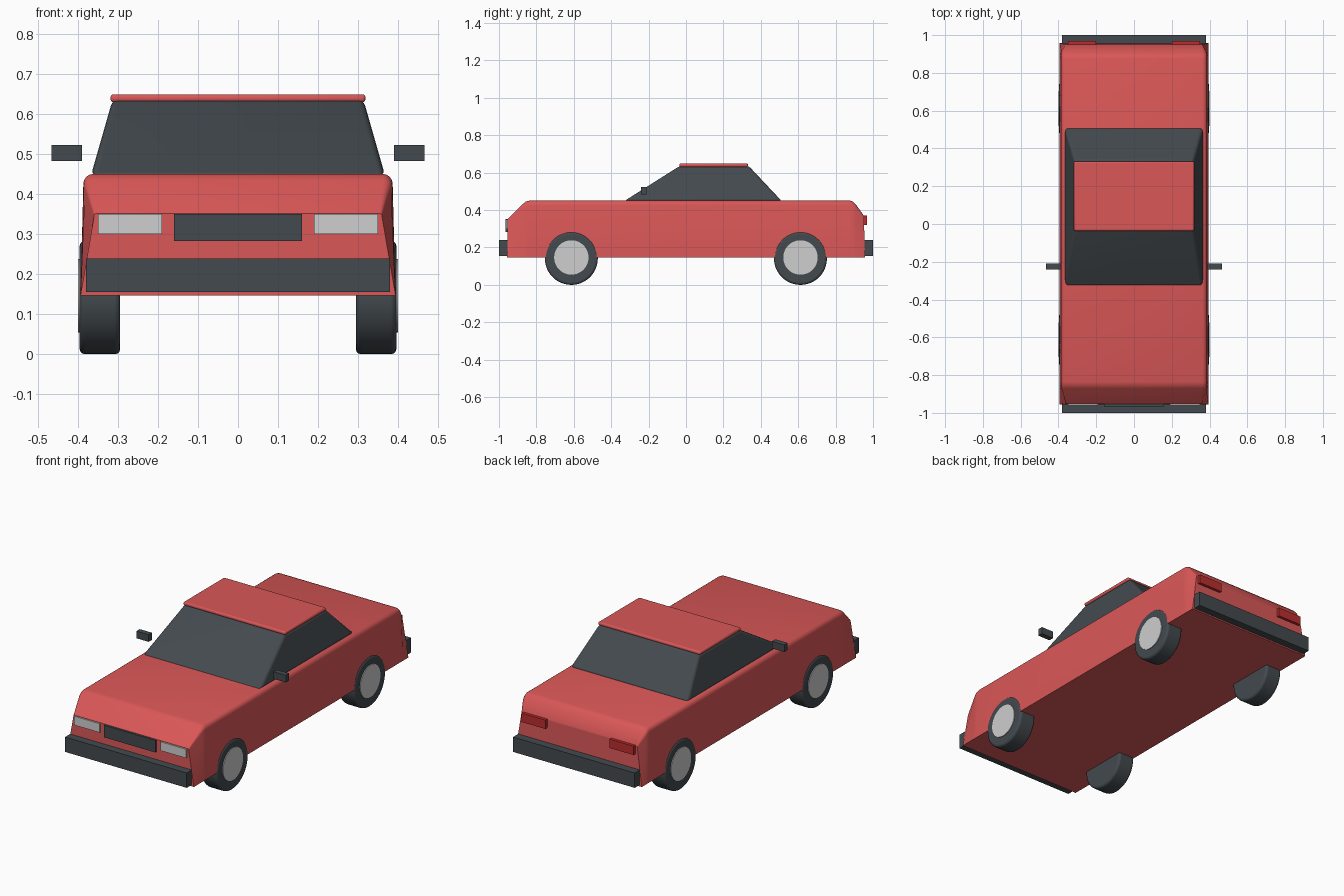
import bpy, bmesh, math

if "Cube" in bpy.data.objects:
    bpy.data.objects.remove(bpy.data.objects["Cube"])


def material(name, rgb):
    m = bpy.data.materials.new(name)
    m.diffuse_color = (*rgb, 1)
    m.use_nodes = True
    m.node_tree.nodes["Principled BSDF"].inputs["Base Color"].default_value = m.diffuse_color
    return m


RED = material("body red", (0.70, 0.095, 0.095))
DARK = material("dark grey", (0.056, 0.068, 0.077))
SILVER = material("light silver", (0.62, 0.62, 0.62))
TAIL = material("tail light red", (0.50, 0.027, 0.027))


def finish(name, bm, mat, bevel=0, segments=3, smooth=True):
    bmesh.ops.recalc_face_normals(bm, faces=bm.faces)
    me = bpy.data.meshes.new(name)
    bm.to_mesh(me)
    bm.free()
    ob = bpy.data.objects.new(name, me)
    bpy.context.collection.objects.link(ob)
    me.materials.append(mat)
    if bevel:
        mod = ob.modifiers.new("bevel", 'BEVEL')
        mod.width = bevel
        mod.segments = segments
        mod.limit_method = 'ANGLE'
        mod.angle_limit = math.radians(30)
    if smooth:
        bpy.ops.object.select_all(action='DESELECT')
        ob.select_set(True)
        bpy.context.view_layer.objects.active = ob
        bpy.ops.object.shade_smooth_by_angle(angle=math.radians(35))
    return ob


def loft(name, rings, mat, **kw):
    """Skin a row of equal-length closed rings and cap both ends."""
    bm = bmesh.new()
    rows = [[bm.verts.new(p) for p in ring] for ring in rings]
    n = len(rows[0])
    for a, b in zip(rows, rows[1:]):
        for i in range(n):
            j = (i + 1) % n
            bm.faces.new((a[i], a[j], b[j], b[i]))
    bm.faces.new(rows[0])
    bm.faces.new(rows[-1])
    return finish(name, bm, mat, **kw)


def rect(x0, x1, y0, y1, z):
    return [(x0, y0, z), (x1, y0, z), (x1, y1, z), (x0, y1, z)]


def box(name, x, y, z, mat, bevel=0):
    return loft(name, [rect(*x, *y, z[0]), rect(*x, *y, z[1])], mat,
                bevel=bevel, smooth=bevel > 0)


def disc(name, x0, x1, y, z, r, mat, bevel=0):
    def ring(x):
        return [(x, y + r * math.cos(a), z + r * math.sin(a))
                for a in (2 * math.pi * i / 48 for i in range(48))]
    return loft(name, [ring(x0), ring(x1)], mat, bevel=bevel)


def section(y_bottom, y_top, w_top, z_top, r):
    """Body cross-section with rounded shoulders."""
    half = [(0.394, y_bottom, 0.147)]
    for i in range(5):
        a = math.pi / 2 * i / 4
        half.append((w_top - r + r * math.cos(a), y_top, z_top - r + r * math.sin(a)))
    return half + [(-x, y, z) for x, y, z in reversed(half)]


# Body shell, lofted from nose to tail
loft("body", [
    section(-0.956, -0.954, 0.360, 0.352, 0.006),
    section(-0.870, -0.870, 0.383, 0.434, 0.020),
    section(-0.855, -0.855, 0.386, 0.446, 0.024),
    section(-0.835, -0.835, 0.387, 0.451, 0.025),
    section(0.875, 0.875, 0.387, 0.451, 0.025),
    section(0.895, 0.893, 0.386, 0.445, 0.025),
    section(0.910, 0.908, 0.383, 0.430, 0.022),
    section(0.957, 0.951, 0.362, 0.370, 0.010),
], RED)

# Glasshouse and roof panel
loft("cabin", [rect(-0.368, 0.368, -0.332, 0.513, 0.447),
               rect(-0.314, 0.314, -0.033, 0.335, 0.636)], DARK, bevel=0.014)
box("roof", (-0.319, 0.319), (-0.036, 0.331), (0.630, 0.650), RED, bevel=0.008)

# Bumpers and grille
box("front_bumper", (-0.38, 0.38), (-1.0, -0.95), (0.155, 0.239), DARK)
box("rear_bumper", (-0.38, 0.38), (0.95, 1.0), (0.155, 0.239), DARK)
box("grille", (-0.16, 0.16), (-0.966, -0.945), (0.283, 0.351), DARK)

# Paired parts
for side, s in (("left", -1), ("right", 1)):
    def span(a, b):
        return tuple(sorted((s * a, s * b)))
    box(side + "_headlight", span(0.19, 0.35), (-0.962, -0.945), (0.30, 0.35), SILVER)
    box(side + "_tail_light", span(0.20, 0.35), (0.94, 0.968), (0.32, 0.37), TAIL)
    box(side + "_mirror", span(0.39, 0.467), (-0.24, -0.21), (0.483, 0.523), DARK)
    for end, y in (("front", -0.613), ("rear", 0.612)):
        disc(f"{side}_{end}_tyre", s * 0.295, s * 0.396, y, 0.1415, 0.1415, DARK, 0.012)
        disc(f"{side}_{end}_hub", s * 0.38, s * 0.400, y, 0.1465, 0.092, SILVER)
